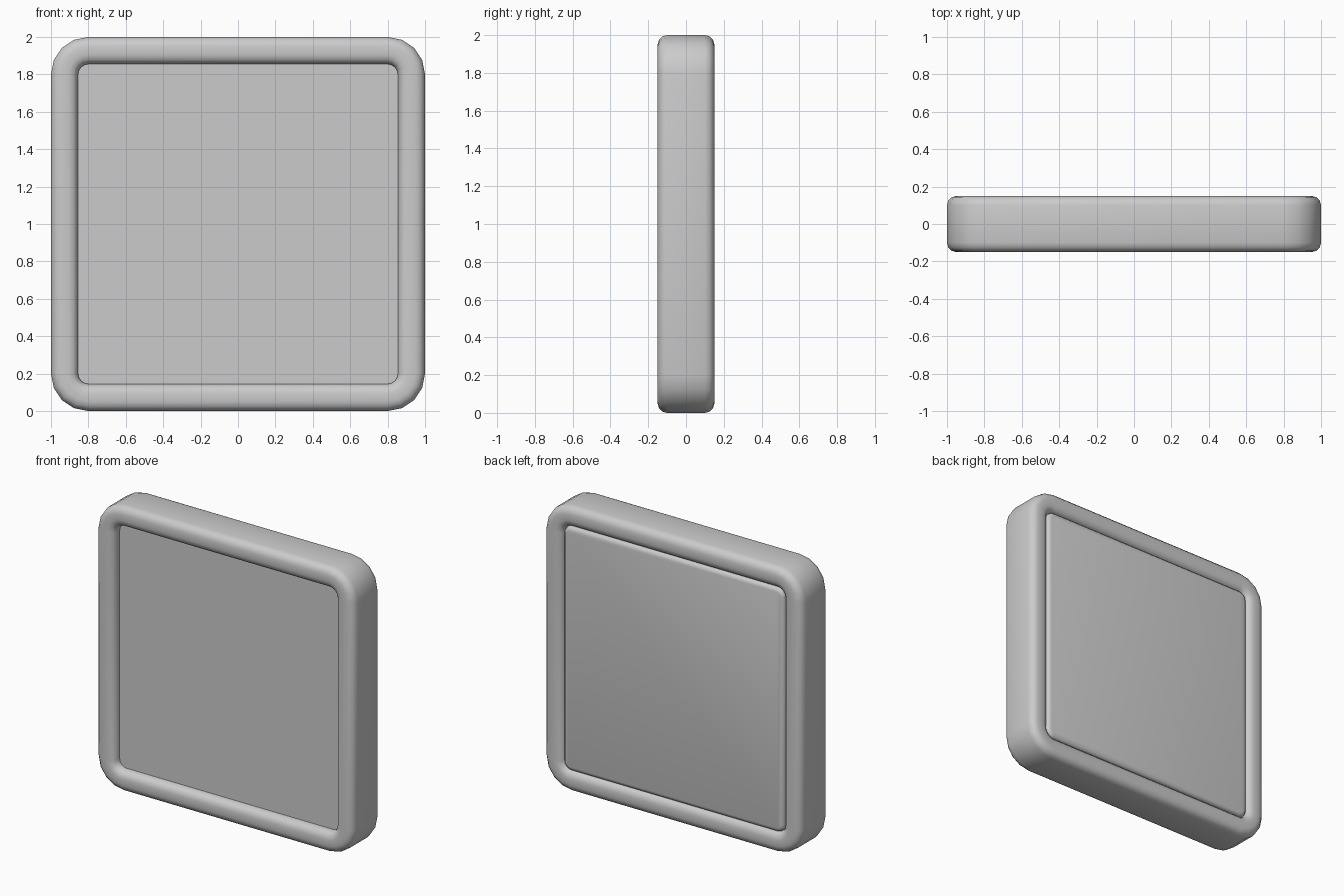
import bpy, bmesh, math

if "Cube" in bpy.data.objects:
    bpy.data.objects.remove(bpy.data.objects["Cube"])


def rounded_square(half, radius, segs=4):
    """Outline in x/z, centred on z = 1."""
    pts = []
    c = half - radius
    for q, (sx, sz) in enumerate([(1, 1), (-1, 1), (-1, -1), (1, -1)]):
        for i in range(segs + 1):
            a = math.pi / 2 * (q + i / segs)
            pts.append((sx * c + radius * math.cos(a), 1 + sz * c + radius * math.sin(a)))
    return pts


def loft(name, rings, closed, angle):
    """rings: (half size, corner radius, y); closed joins last ring to first."""
    bm = bmesh.new()
    loops = [[bm.verts.new((x, y, z)) for x, z in rounded_square(h, r)] for h, r, y in rings]
    n = len(loops[0])
    pairs = list(zip(loops, loops[1:])) + ([(loops[-1], loops[0])] if closed else [])
    for a, b in pairs:
        for i in range(n):
            j = (i + 1) % n
            bm.faces.new((a[i], a[j], b[j], b[i]))
    if not closed:
        bm.faces.new(loops[0])
        bm.faces.new(loops[-1])
    bmesh.ops.recalc_face_normals(bm, faces=bm.faces)
    mesh = bpy.data.meshes.new(name)
    bm.to_mesh(mesh)
    bm.free()
    ob = bpy.data.objects.new(name, mesh)
    bpy.context.collection.objects.link(ob)
    bpy.ops.object.select_all(action='DESELECT')
    ob.select_set(True)
    bpy.context.view_layer.objects.active = ob
    bpy.ops.object.shade_smooth_by_angle(angle=math.radians(angle))
    return ob


# Frame: rounded-rectangle section swept round a rounded square
B, SEG = 0.05, 3
section = []
for k, (h, y) in enumerate([(1 - B, 0.15 - B), (0.855 + B, 0.15 - B),
                            (0.855 + B, -0.15 + B), (1 - B, -0.15 + B)]):
    for i in range(SEG + 1):
        a = math.pi / 2 * (k + i / SEG)
        half = h + B * math.cos(a)
        section.append((half, max(0.04, half - 0.8), y + B * math.sin(a)))
loft("frame", section, True, 60)

# Panel: flat front, softened back edge
panel = [(0.858, 0.06, -0.09), (0.858, 0.06, 0.10)]
for i in range(1, 4):
    a = math.pi / 2 * i / 3
    inset = 0.03 * (1 - math.cos(a))
    panel.append((0.858 - inset, 0.06 - inset, 0.11 + 0.03 * math.sin(a)))
loft("panel", panel, False, 60)
